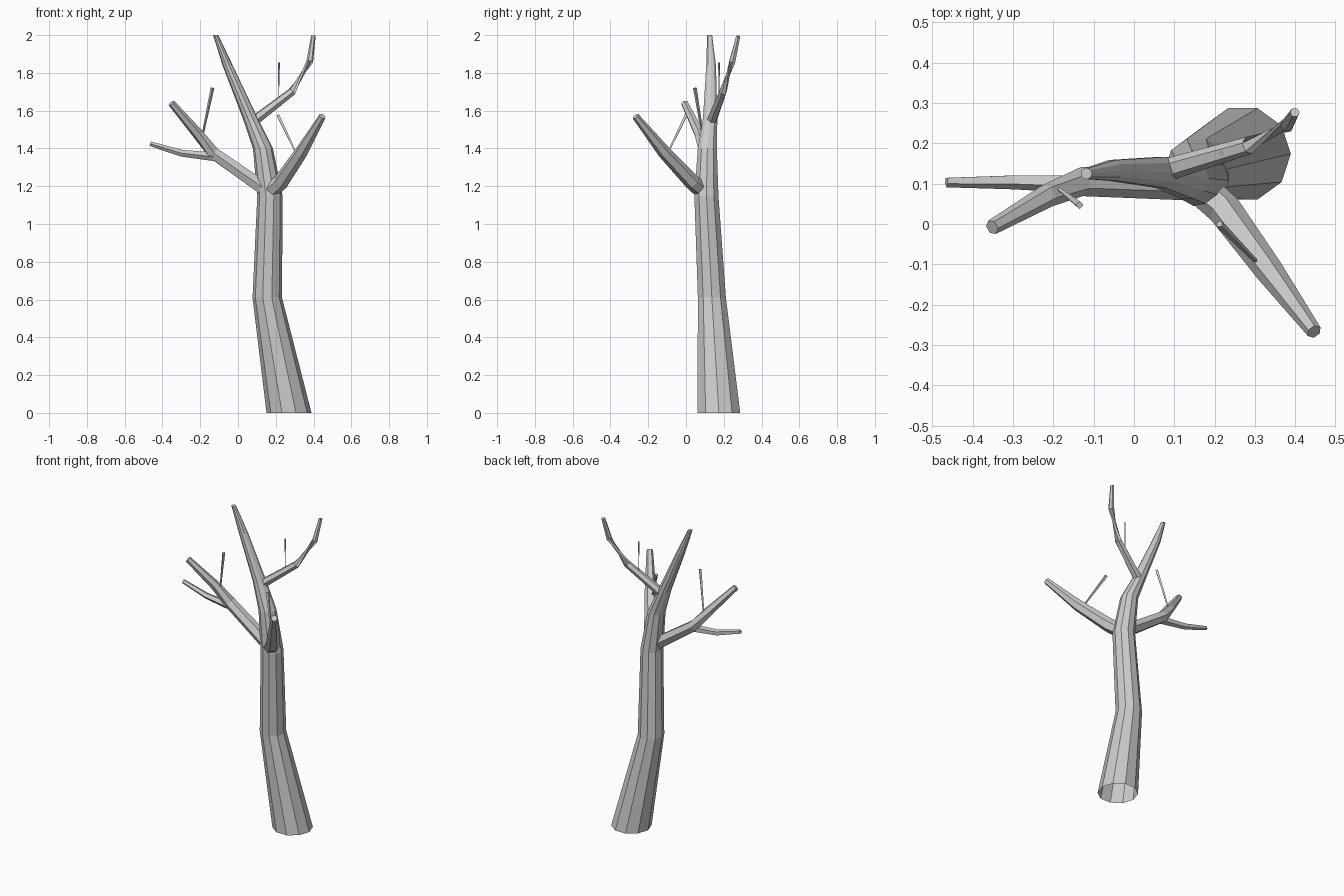
import bpy, bmesh, math
from mathutils import Vector

if "Cube" in bpy.data.objects:
    bpy.data.objects.remove(bpy.data.objects["Cube"])

bark = bpy.data.materials.new("grey bark")
bark.diffuse_color = (0.6, 0.6, 0.6, 1)
bark.use_nodes = True
bark.node_tree.nodes["Principled BSDF"].inputs["Base Color"].default_value = bark.diffuse_color


def limb(name, nodes, sides, flat=False, cap_start=False):
    """Tapered faceted tube through (x, y, z, radius) nodes, closed at the tip."""
    bm = bmesh.new()
    pts = [Vector(n[:3]) for n in nodes]
    rings = []
    for i, n in enumerate(nodes):
        d = (pts[min(i + 1, len(pts) - 1)] - pts[max(i - 1, 0)]).normalized()
        if flat:
            u, v = Vector((1, 0, 0)), Vector((0, 1, 0))
        else:
            ref = Vector((0, 0, 1)) if abs(d.z) < 0.9 else Vector((0, 1, 0))
            u = ref.cross(d).normalized()
            v = d.cross(u)
        ring = []
        for k in range(sides):
            a = 2 * math.pi * k / sides
            ring.append(bm.verts.new(pts[i] + n[3] * (u * math.cos(a) + v * math.sin(a))))
        rings.append(ring)
    for a, b in zip(rings, rings[1:]):
        for k in range(sides):
            j = (k + 1) % sides
            bm.faces.new((a[k], a[j], b[j], b[k]))
    bm.faces.new(rings[-1])
    if cap_start:
        bm.faces.new(rings[0][::-1])
    me = bpy.data.meshes.new(name)
    bm.to_mesh(me)
    bm.free()
    me.materials.append(bark)
    ob = bpy.data.objects.new(name, me)
    bpy.context.collection.objects.link(ob)


# Trunk, open at the ground, leaning up to the leader tip
limb("trunk", [(0.27, 0.174, 0, 0.119), (0.155, 0.137, 0.61, 0.078),
               (0.169, 0.108, 1.15, 0.067), (0.132, 0.113, 1.4, 0.053),
               (0.065, 0.128, 1.56, 0.04), (-0.055, 0.133, 1.84, 0.027),
               (-0.118, 0.125, 2.0, 0.014)], 10, flat=True)

# Main branches
limb("right_front_branch", [(0.175, 0.08, 1.18, 0.042), (0.225, 0.035, 1.22, 0.042),
                            (0.335, -0.115, 1.38, 0.035),
                            (0.447, -0.267, 1.57, 0.019)], 6, cap_start=True)
limb("upper_right_branch", [(0.09, 0.137, 1.55, 0.028), (0.285, 0.195, 1.7, 0.022),
                            (0.38, 0.245, 1.86, 0.018),
                            (0.399, 0.277, 1.996, 0.012)], 6, cap_start=True)
limb("left_branch", [(0.15, 0.1, 1.18, 0.042), (-0.13, 0.105, 1.375, 0.036),
                     (-0.215, 0.07, 1.48, 0.029),
                     (-0.352, -0.008, 1.64, 0.019)], 6, cap_start=True)
limb("left_side_branch", [(-0.12, 0.1, 1.355, 0.024), (-0.3, 0.105, 1.375, 0.019),
                          (-0.465, 0.104, 1.425, 0.013)], 5, cap_start=True)

# Thin twigs, slightly wider at the tip
twigs = {
    "right_front_twig": ((0.305, -0.095, 1.38, 0.005), (0.212, 0.0, 1.575, 0.01)),
    "upper_right_twig": ((0.215, 0.175, 1.64, 0.001), (0.217, 0.175, 1.855, 0.005)),
    "left_twig": ((-0.19, 0.09, 1.46, 0.005), (-0.135, 0.047, 1.72, 0.01)),
}
for name, nodes in twigs.items():
    limb(name, nodes, 4, cap_start=True)
